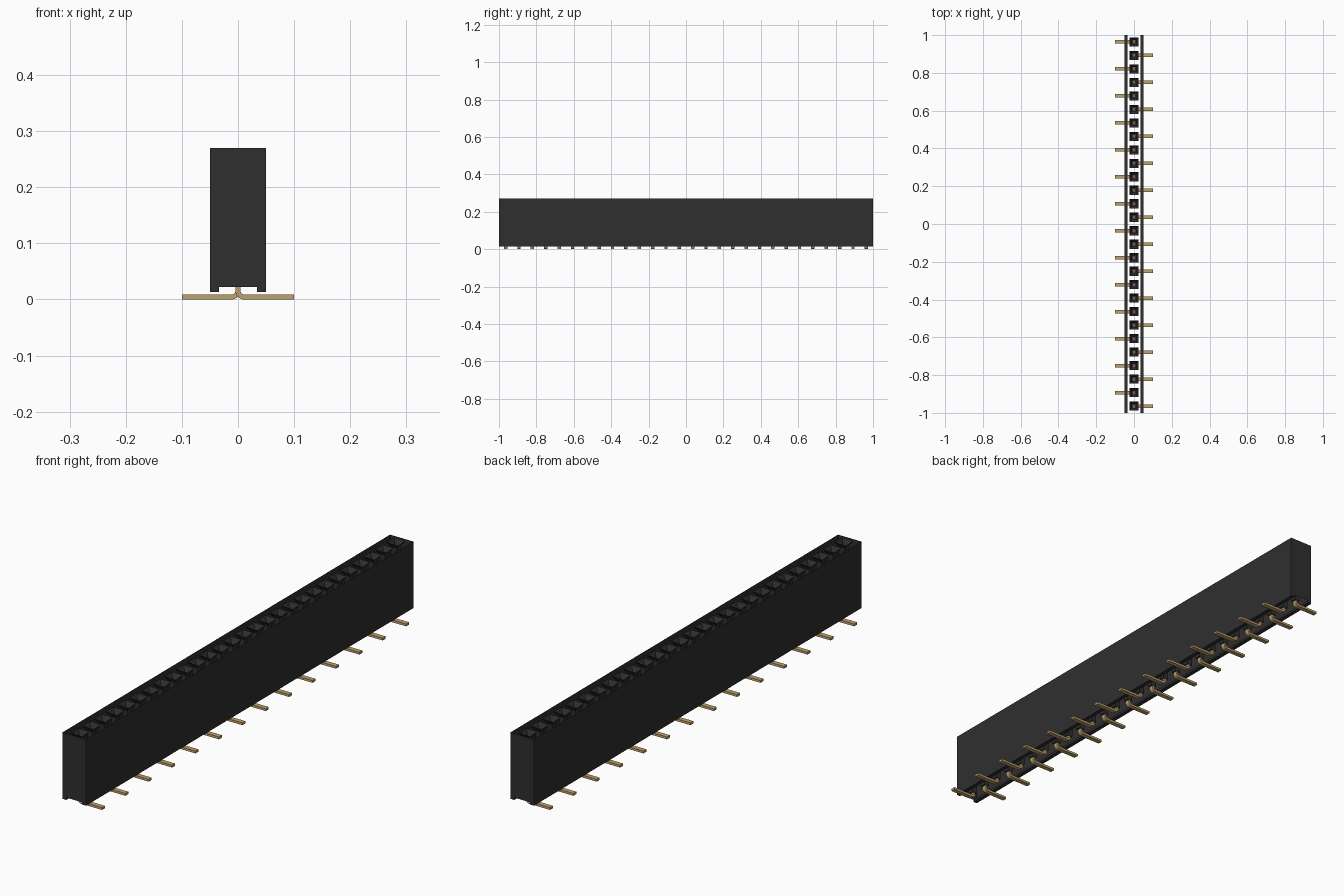
import bpy, bmesh, math

cube = bpy.data.objects.get("Cube")
if cube:
    bpy.data.objects.remove(cube, do_unlink=True)

COUNT = 28
PITCH = 2.0 / COUNT
TOP, FLOOR, RAIL = 0.27, 0.022, 0.013


def material(name, rgb):
    m = bpy.data.materials.new(name)
    m.use_nodes = True
    m.diffuse_color = (*rgb, 1)
    m.node_tree.nodes["Principled BSDF"].inputs["Base Color"].default_value = (*rgb, 1)
    return m


black = material("black plastic", (0.028, 0.028, 0.028))
gold = material("dull gold", (0.52, 0.36, 0.15))


def extrude_profile(name, points, half, mat):
    """Prism of an x-z outline running from y = -half to +half."""
    bm = bmesh.new()
    face = bm.faces.new([bm.verts.new((x, -half, z)) for x, z in points])
    new = bmesh.ops.extrude_face_region(bm, geom=[face])["geom"]
    bmesh.ops.translate(bm, vec=(0, 2 * half, 0),
                        verts=[g for g in new if isinstance(g, bmesh.types.BMVert)])
    bmesh.ops.recalc_face_normals(bm, faces=bm.faces)
    return bm


def to_mesh(bm, name, mat):
    mesh = bpy.data.meshes.new(name)
    bm.to_mesh(mesh)
    bm.free()
    mesh.materials.append(mat)
    return mesh


def place(name, mesh, y=0.0, turn=0.0):
    ob = bpy.data.objects.new(name, mesh)
    ob.location.y = y
    ob.rotation_euler.z = turn
    bpy.context.collection.objects.link(ob)
    return ob


# Housing: thin shell with two bottom rails, open above and between the rails
outline = [(-0.05, RAIL), (-0.034, RAIL), (-0.034, FLOOR), (0.034, FLOOR),
           (0.034, RAIL), (0.05, RAIL), (0.05, TOP), (-0.05, TOP)]
bm = extrude_profile("housing", outline, 1.0, black)
open_faces = [f for f in bm.faces if abs(f.normal.z) > 0.9
              and (f.calc_center_median().z > 0.2
                   or abs(f.calc_center_median().z - FLOOR) < 0.001)]
bmesh.ops.delete(bm, geom=open_faces, context="FACES_ONLY")
place("housing", to_mesh(bm, "housing", black))

# Socket: square funnel leading into a narrow shaft
bm = bmesh.new()
rings = []
for half, z in [(0.024, TOP), (0.011, TOP - 0.02), (0.011, FLOOR)]:
    rings.append([bm.verts.new((sx * half, sy * half, z))
                  for sx, sy in [(-1, -1), (1, -1), (1, 1), (-1, 1)]])
for upper, lower in zip(rings, rings[1:]):
    for i in range(4):
        j = (i + 1) % 4
        bm.faces.new((upper[j], upper[i], lower[i], lower[j]))
bm.faces.new(rings[-1])
socket_mesh = to_mesh(bm, "socket", black)

# Pin: upright post bent into a flat foot
T, R = 0.0045, 0.011
arc = [math.radians(180 + 15 * i) for i in range(7)]


def bend(radius):
    return [(R + radius * math.cos(a), T + R + radius * math.sin(a)) for a in arc]


pin_outline = ([(-T, 0.04)] + bend(R + T) + [(0.1, 0.0), (0.1, 2 * T)]
               + bend(R - T)[::-1] + [(T, 0.04)])
bm = extrude_profile("pin", pin_outline, 0.009, gold)
pin_mesh = to_mesh(bm, "pin", gold)

# One row of sockets, with feet alternating between the two sides
for i in range(COUNT):
    y = 1.0 - PITCH * (i + 0.5)
    place(f"socket_{i + 1}", socket_mesh, y)
    place(f"pin_{i + 1}", pin_mesh, y, math.pi if i % 2 == 0 else 0.0)
